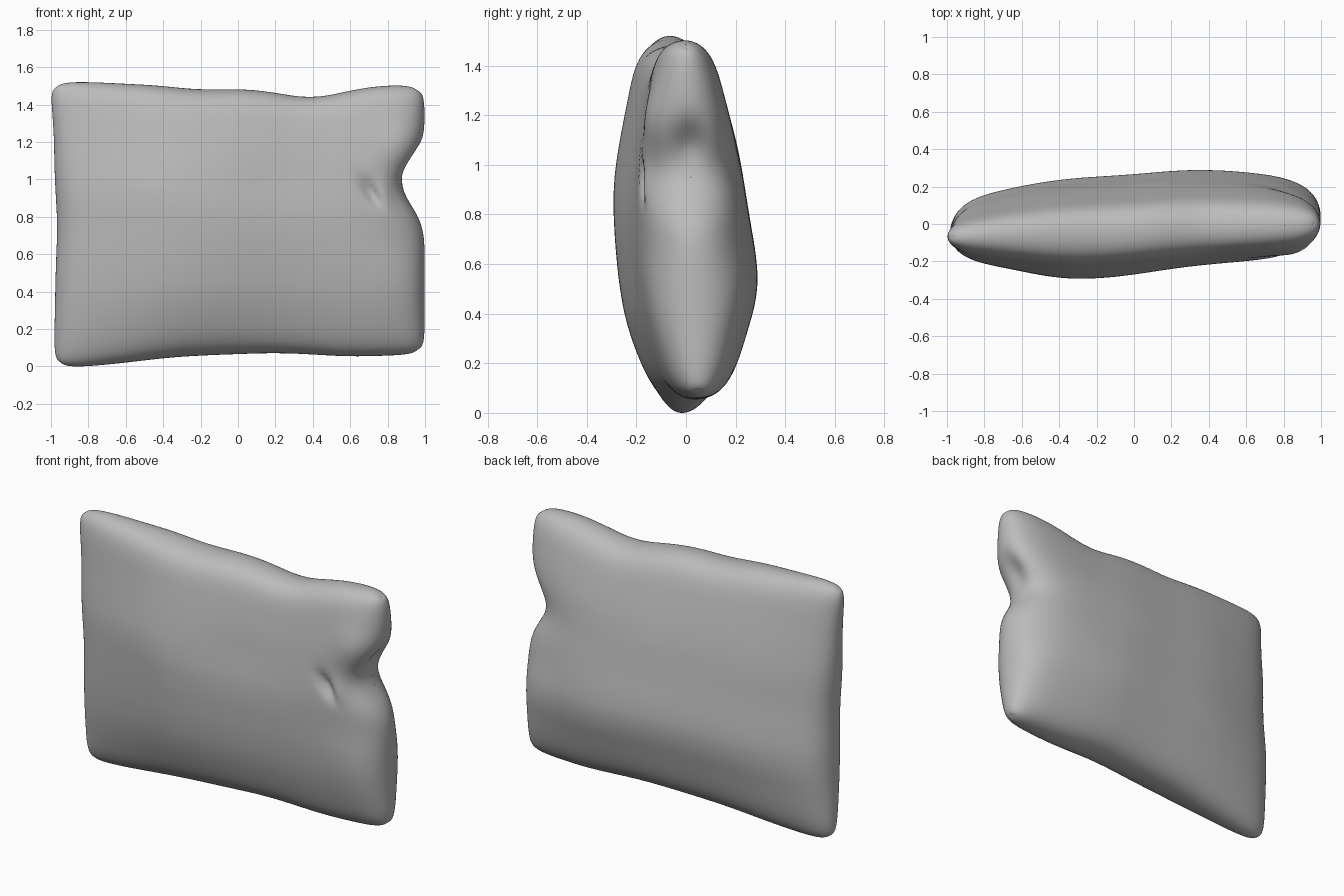
import bpy
import bmesh
from math import sin, pi, exp, floor

cube = bpy.data.objects.get("Cube")
if cube:
    bpy.data.objects.remove(cube)

COLS, ROWS = 96, 72

# Evenly spaced profiles, running from -1 to 1
TOP = [1.535, 1.53, 1.52, 1.51, 1.485, 1.495, 1.475, 1.435, 1.485, 1.515, 1.515]
BOTTOM = [-.005, .01, .03, .055, .068, .075, .082, .073, .06, .067, .067]
LEFT = [-.985, -.98, -.975, -.965, -.98, -.985, -1.01]
FRONT_ACROSS = [.15, .178, .22, .265, .273, .26, .235, .218, .21, .205, .2]
BACK_ACROSS = [.17, .2, .235, .26, .267, .272, .285, .283, .262, .238, .205]
FRONT_UP = [.55, .68, .86, .95, .99, 1.01, 1, .91, .79, .67, .62]
BACK_UP = [.53, .67, .83, .99, .99, .92, .86, .8, .7, .58, .52]


def sample(table, t):
    """Smoothly interpolated value of a profile at t in [-1, 1]."""
    def linear(s):
        f = min(max((s + 1) / 2, 0), 1) * (len(table) - 1)
        i = min(floor(f), len(table) - 2)
        return table[i] + (table[i + 1] - table[i]) * (f - i)
    return sum(linear(t + d * .03) for d in range(-4, 5)) / 9


def bell(d, width):
    return exp(-(d / width) ** 2)


def rounded(t, power=12):
    return max(0, 1 - abs(t) ** power) ** .5


def pillow_point(u, v, side):
    # Outline, with the corners drawn in and a pinch in the left side
    corner = .035 * abs(u * v) ** 16
    low, high = sample(BOTTOM, u), sample(TOP, u)
    z = low + (high - low) * (v + 1) / 2
    left = sample(LEFT, v)
    right = .998 - .115 * bell(z - .98, .16)
    x = left + (right - left) * (u + 1) / 2
    x -= corner * u
    z -= corner * v

    # Leaning seam plane and stuffing on each side of it, thinner below the pinch
    seam = -.01 + .035 * u - .025 * v
    across, up = (FRONT_ACROSS, FRONT_UP) if side < 0 else (BACK_ACROSS, BACK_UP)
    blunt = 12 - 5 * bell(z - .7, .2) * (u > 0)
    depth = sample(across, u) * sample(up, v) * rounded(u, blunt) * rounded(v)

    # Small dimple and fold on the front, bulge above the pinch
    if side < 0:
        slant = (x - .71) + .6 * (z - .94)
        depth -= .04 * bell(slant, .035) * bell(z - .94, .07)
        depth += .012 * bell(x - .78, .05) * bell(z - .92, .08)
        depth += .02 * bell(x - .88, .12) * bell(z - 1.2, .12) * rounded(u)
    # Hollow in the pinched edge
    x -= .04 * bell(z - 1.1, .08) * bell(depth, .07) * max(0, u) ** 12
    return x, seam + side * max(depth, 0), z


def build_pillow():
    bm = bmesh.new()
    for side in (-1, 1):
        grid = [[bm.verts.new(pillow_point(sin(pi * (i / COLS - .5)),
                                           sin(pi * (j / ROWS - .5)), side))
                 for i in range(COLS + 1)] for j in range(ROWS + 1)]
        for j in range(ROWS):
            for i in range(COLS):
                quad = [grid[j][i], grid[j][i + 1],
                        grid[j + 1][i + 1], grid[j + 1][i]]
                bm.faces.new(quad if side < 0 else quad[::-1])
    # Join the two halves along the seam and rest on the ground
    rim = [v for v in bm.verts if v.is_boundary]
    bmesh.ops.remove_doubles(bm, verts=rim, dist=.00001)
    base = min(v.co.z for v in bm.verts)
    for v in bm.verts:
        v.co.z -= base
    bmesh.ops.recalc_face_normals(bm, faces=bm.faces)
    for f in bm.faces:
        f.smooth = True
    mesh = bpy.data.meshes.new("pillow")
    bm.to_mesh(mesh)
    bm.free()
    obj = bpy.data.objects.new("pillow", mesh)
    bpy.context.collection.objects.link(obj)
    return obj


# Plain grey cloth
cloth = bpy.data.materials.new("grey cloth")
cloth.use_nodes = True
colour = (.5, .5, .5, 1)
cloth.diffuse_color = colour
cloth.node_tree.nodes["Principled BSDF"].inputs["Base Color"].default_value = colour

pillow = build_pillow()
pillow.data.materials.append(cloth)
